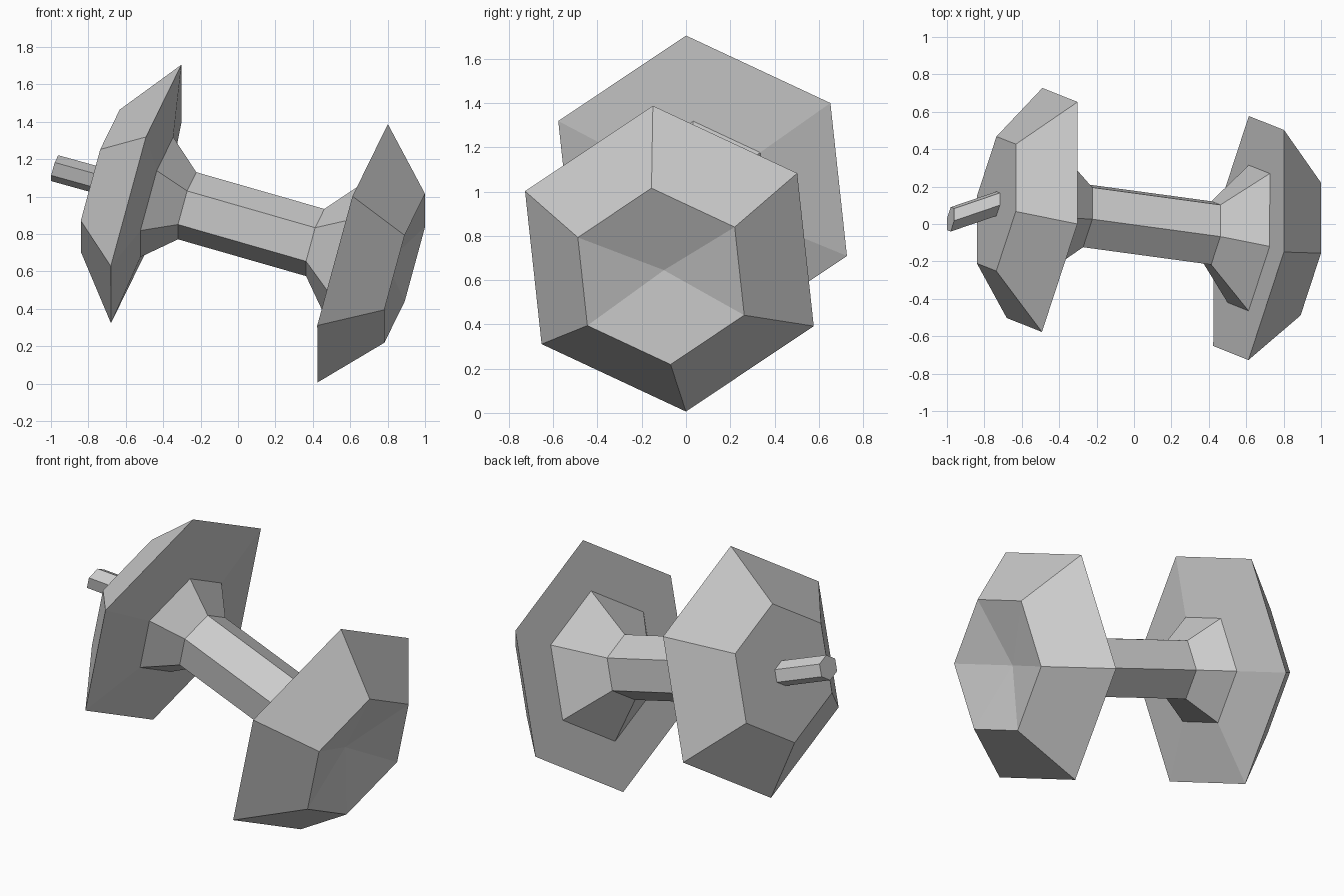
import bpy, bmesh, math
from mathutils import Vector

if "Cube" in bpy.data.objects:
    bpy.data.objects.remove(bpy.data.objects["Cube"])

SIDES = 6
left = Vector((-0.491, 0.075, 1.014))       # centre of the left rim
right = Vector((0.613, -0.075, 0.697))      # centre of the right rim
axis = (right - left).normalized()
span = (right - left).length
up = Vector((0.19, -0.075, 0.69))           # direction of the top rim corner
u = (up - axis * up.dot(axis)).normalized()
v = axis.cross(u)


def loft(name, rings, pit=None):
    """Join hexagonal rings (centre, radius); end with a flat cap or a pit point."""
    bm = bmesh.new()
    loops = []
    for c, r in rings:
        angles = [math.tau * i / SIDES for i in range(SIDES)]
        loops.append([bm.verts.new(c + r * (math.cos(a) * u + math.sin(a) * v)) for a in angles])
    for a, b in zip(loops, loops[1:]):
        for i in range(SIDES):
            j = (i + 1) % SIDES
            bm.faces.new((a[i], a[j], b[j], b[i]))
    bm.faces.new(loops[0])
    if pit is None:
        bm.faces.new(loops[-1])
    else:
        tip = bm.verts.new(pit)
        for i in range(SIDES):
            bm.faces.new((loops[-1][i], loops[-1][(i + 1) % SIDES], tip))
    bmesh.ops.recalc_face_normals(bm, faces=bm.faces)
    mesh = bpy.data.meshes.new(name)
    bm.to_mesh(mesh)
    bm.free()
    obj = bpy.data.objects.new(name, mesh)
    bpy.context.collection.objects.link(obj)
    return obj


# Spool body: distance along the axis, radius
profile = [
    (-0.257, 0.397), (0.0, 0.72),                 # left flange
    (0.06, 0.334), (0.23, 0.187),                 # left collar
    (span - 0.21, 0.187), (span, 0.43),           # shaft and right collar
    (span, 0.72), (span + 0.292, 0.415),          # right flange
]
loft("spool_body", [(left + axis * t, r) for t, r in profile],
     pit=left + axis * (span + 0.19))

# Slanted peg on the left end
base = left - axis * 0.257
loft("end_peg", [(base, 0.072), (Vector((-0.98, 0.025, 1.152)), 0.072)])
